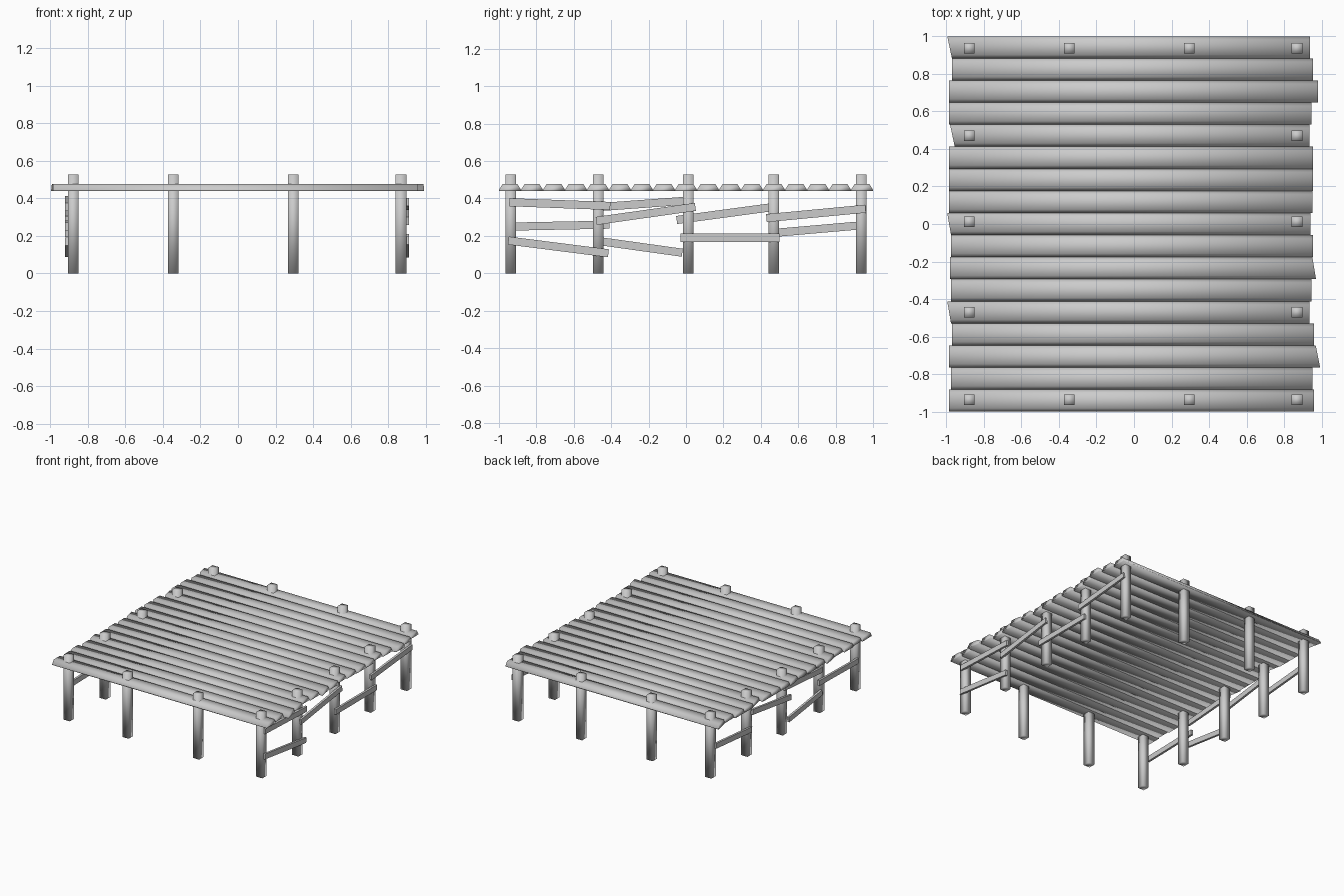
import bpy, bmesh, math
from mathutils import Matrix, Vector

if "Cube" in bpy.data.objects:
    bpy.data.objects.remove(bpy.data.objects["Cube"])


def make_object(name, bm, smooth):
    bmesh.ops.recalc_face_normals(bm, faces=bm.faces)
    me = bpy.data.meshes.new(name)
    bm.to_mesh(me)
    bm.free()
    for p in me.polygons:
        p.use_smooth = smooth
    ob = bpy.data.objects.new(name, me)
    bpy.context.collection.objects.link(ob)
    return ob


def add_box(name, size, matrix, smooth):
    bm = bmesh.new()
    bmesh.ops.create_cube(bm, size=1, matrix=matrix @ Matrix.Diagonal((*size, 1)))
    return make_object(name, bm, smooth)


# Deck planks from back to front: left end (back, front edge), right end (back, front edge)
ENDS = [
    (-.995, -.97, .937, .937), (-.97, -.97, .955, .955), (-.985, -.985, .98, .98),
    (-.985, -.985, .947, .947), (-.98, -.955, .935, .935), (-.985, -.985, .955, .955),
    (-.985, -.985, .955, .955), (-.985, -.985, .95, .95), (-.995, -.975, .94, .94),
    (-.975, -.975, .955, .955), (-.98, -.98, .95, .97), (-.975, -.975, .945, .945),
    (-.995, -.975, .935, .935), (-.97, -.97, .96, .96), (-.985, -.985, .968, .992),
    (-.975, -.975, .95, .95), (-.985, -.985, .96, .96),
]
PITCH = 2 / len(ENDS)
# Trapezoid cross-section: wide base, narrower top
PROFILE = [(-.0588, .44), (.0588, .44), (.0588, .446), (.04, .477), (-.04, .477), (-.0588, .446)]

for i, (lb, lf, rb, rf) in enumerate(ENDS):
    yc = 1 - PITCH * (i + .5)
    bm = bmesh.new()
    rings = []
    for back, front in ((lb, lf), (rb, rf)):
        ring = []
        for y, z in PROFILE:
            t = y / PITCH + .5
            ring.append(bm.verts.new((front + (back - front) * t, yc + y, z)))
        bm.faces.new(ring)
        rings.append(ring)
    n = len(PROFILE)
    for k in range(n):
        j = (k + 1) % n
        bm.faces.new((rings[0][k], rings[0][j], rings[1][j], rings[1][k]))
    make_object(f"deck_plank_{i + 1}", bm, True)

# Square posts: four in the end rows, two in the middle rows
X_OUT, X_MID = (-.878, .868), (-.345, .295)
for y in (-.937, -.47, .012, .47, .937):
    xs = X_OUT + X_MID if abs(y) > .9 else X_OUT
    for x in xs:
        add_box("post", (.057, .057, .528), Matrix.Translation((x, y, .264)), True)

# Slanted side rails: (y0, z0, y1, z1)
RIGHT = [(-.945, .38, -.405, .36), (-.95, .175, -.415, .107), (-.48, .28, .05, .355),
         (-.03, .19, .50, .19), (.43, .295, .96, .345)]
LEFT = [(-.92, .25, -.41, .26), (-.45, .17, -.02, .11), (-.45, .355, .03, .39),
        (-.05, .285, .45, .352), (.46, .215, .92, .255)]
for side, x, rails in (("right", .902, RIGHT), ("left", -.913, LEFT)):
    for y0, z0, y1, z1 in rails:
        a, b = Vector((x, y0, z0)), Vector((x, y1, z1))
        rot = Matrix.Rotation(math.atan2(z1 - z0, y1 - y0), 4, 'X')
        add_box(f"{side}_rail", (.018, (b - a).length, .043),
                Matrix.Translation((a + b) / 2) @ rot, False)
